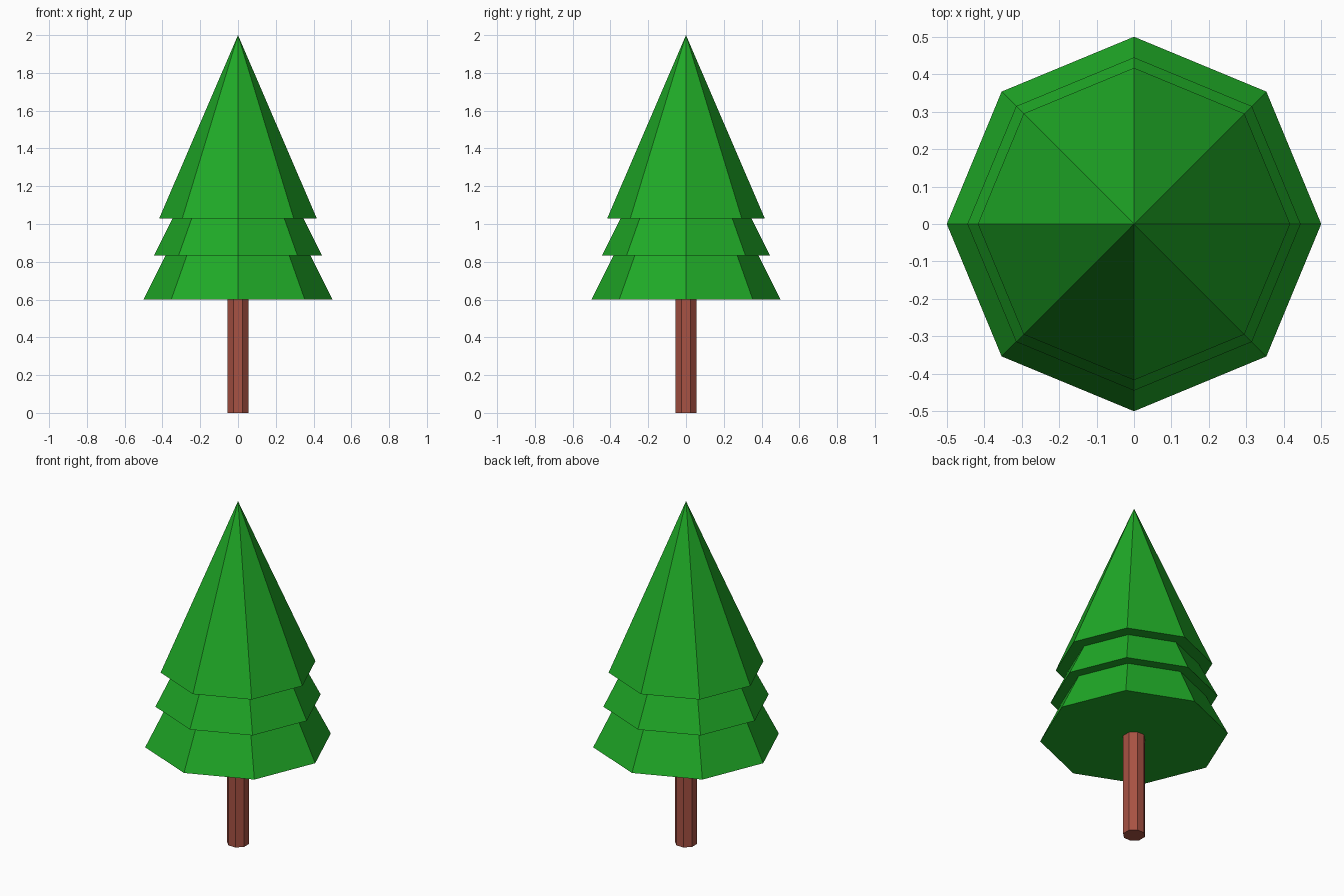
import bpy
from math import radians

if "Cube" in bpy.data.objects:
    bpy.data.objects.remove(bpy.data.objects["Cube"])


def material(name, color):
    mat = bpy.data.materials.new(name)
    mat.diffuse_color = color
    mat.use_nodes = True
    mat.node_tree.nodes["Principled BSDF"].inputs["Base Color"].default_value = mat.diffuse_color
    return mat


green = material("foliage_green", (0.014, 0.40, 0.02, 1))
brown = material("bark_brown", (0.39, 0.084, 0.056, 1))

# Trunk: octagonal post with flat sides facing the axes
bpy.ops.mesh.primitive_cylinder_add(vertices=8, radius=0.06, depth=0.6,
                                    location=(0, 0, 0.3),
                                    rotation=(0, 0, radians(22.5)))
trunk = bpy.context.object
trunk.name = "trunk"
trunk.data.materials.append(brown)

# Foliage: overlapping eight-sided cones (name, radius, base height, tip height)
tiers = [
    ("lower_foliage", 0.5, 0.6, 1.6),
    ("middle_foliage", 0.445, 0.833, 1.72),
    ("upper_foliage", 0.417, 1.03, 2.0),
]
for name, radius, base, tip in tiers:
    bpy.ops.mesh.primitive_cone_add(vertices=8, radius1=radius, radius2=0,
                                    depth=tip - base,
                                    location=(0, 0, (base + tip) / 2))
    tier = bpy.context.object
    tier.name = name
    tier.data.materials.append(green)
